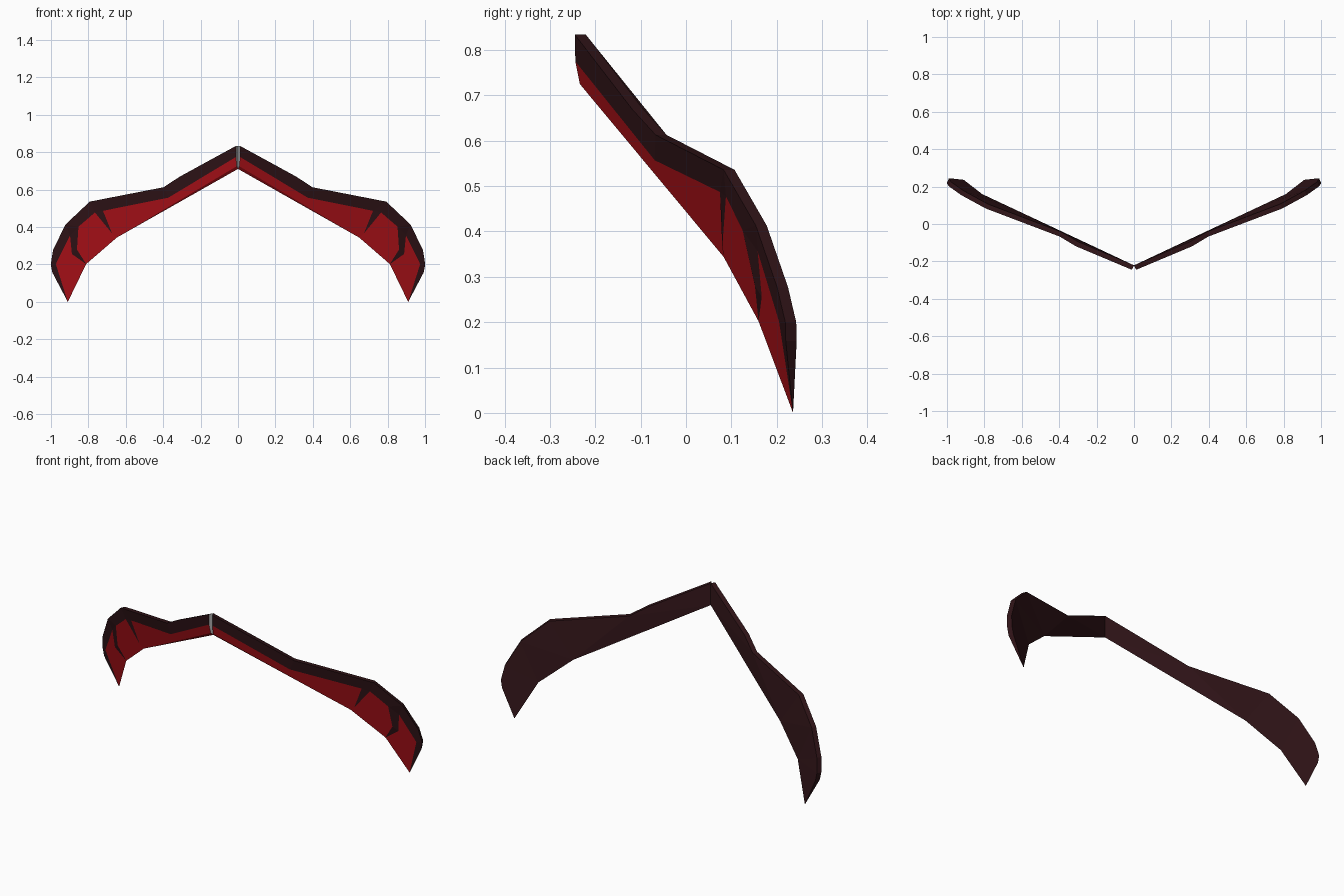
import bpy
from mathutils import Vector

if "Cube" in bpy.data.objects:
    bpy.data.objects.remove(bpy.data.objects["Cube"])

OFF = Vector((0.011, -0.024, 0.0))   # shell thickness, towards the wing's front

# Back rim along the upper edge, root to tip
rim = [(0, -.221, .834), (.30, -.095, .67), (.387, -.043, .613), (.782, .107, .536),
       (.912, .178, .413), (.978, .225, .277), (.99, .243, .2), (.982, .244, .158)]
V = {}
for i, p in enumerate(rim):
    V[f"B{i}"] = Vector(p)
    V[f"T{i}"] = Vector(p) + OFF

# Lower edge, inner border of the frame, and spike points
V.update({k: Vector(p) for k, p in {
    "tip": (.91, .236, 0),
    "L0b": (0, -.221, .711), "L0": (.007, -.234, .725),
    "L1": (.648, .083, .344), "L2": (.812, .16, .202),
    "I0": (.011, -.244, .775), "I1": (.373, -.069, .557), "I2": (.722, .075, .487),
    "S1": (.673, .08, .366), "I3": (.765, .088, .478), "I4": (.853, .125, .402),
    "S2": (.861, .152, .28), "S3": (.888, .167, .256), "I5": (.898, .158, .356),
    "I6": (.974, .205, .202)}.items()})


def material(name, color):
    m = bpy.data.materials.new(name)
    m.diffuse_color = color
    m.use_nodes = True
    m.node_tree.nodes["Principled BSDF"].inputs["Base Color"].default_value = m.diffuse_color
    return m


def part(name, faces, mat=None):
    """Mesh from named points, mirrored to the other wing."""
    faces = [f.split() for f in faces]
    names = sorted({n for f in faces for n in f})
    me = bpy.data.meshes.new(name)
    me.from_pydata([V[n] for n in names], [], [[names.index(n) for n in f] for f in faces])
    ob = bpy.data.objects.new(name, me)
    bpy.context.collection.objects.link(ob)
    if mat:
        me.materials.append(mat)
    mod = ob.modifiers.new("mirror", "MIRROR")
    mod.use_axis[0] = True
    mod.use_mirror_merge = False
    return ob


dark = material("dark_frame", (0.03, 0.007, 0.009, 1))
red = material("red_membrane", (0.45, 0.006, 0.01, 1))

# Front frame with its two spikes
front = ["I0 I1 T2 T1 T0", "I1 I2 T3 T2", "I2 I3 T3", "S1 I3 I2", "I3 I4 T4 T3",
         "I4 I5 T4", "S2 S3 I5 I4", "L2 S3 S2", "I5 I6 T6 T5 T4", "I6 tip T7 T6"]
# Upper rim thickness
edge = [f"T{i} T{i+1} B{i+1} B{i}" for i in range(7)] + ["T7 tip B7"]
# Back skin
back = ["B0 B1 B2 L0b", "B2 L1 L0b", "B2 B3 L1", "B3 B4 L1", "B4 L2 L1",
        "B4 B5 L2", "B5 B6 L2", "B6 B7 tip L2"]
part("wing_frame", front + edge + back, dark)

# Red panels between the spikes, tapering to the lower edge
part("wing_panels", ["L0 L1 S1 I2 I1 I0", "L1 L2 S2 I4 I3 S1", "L2 tip I6 I5 S3",
                     "L0b L1 L0"], red)

# Grey cut at the centre joint
part("root_cap", ["T0 B0 L0b L0 I0"])
